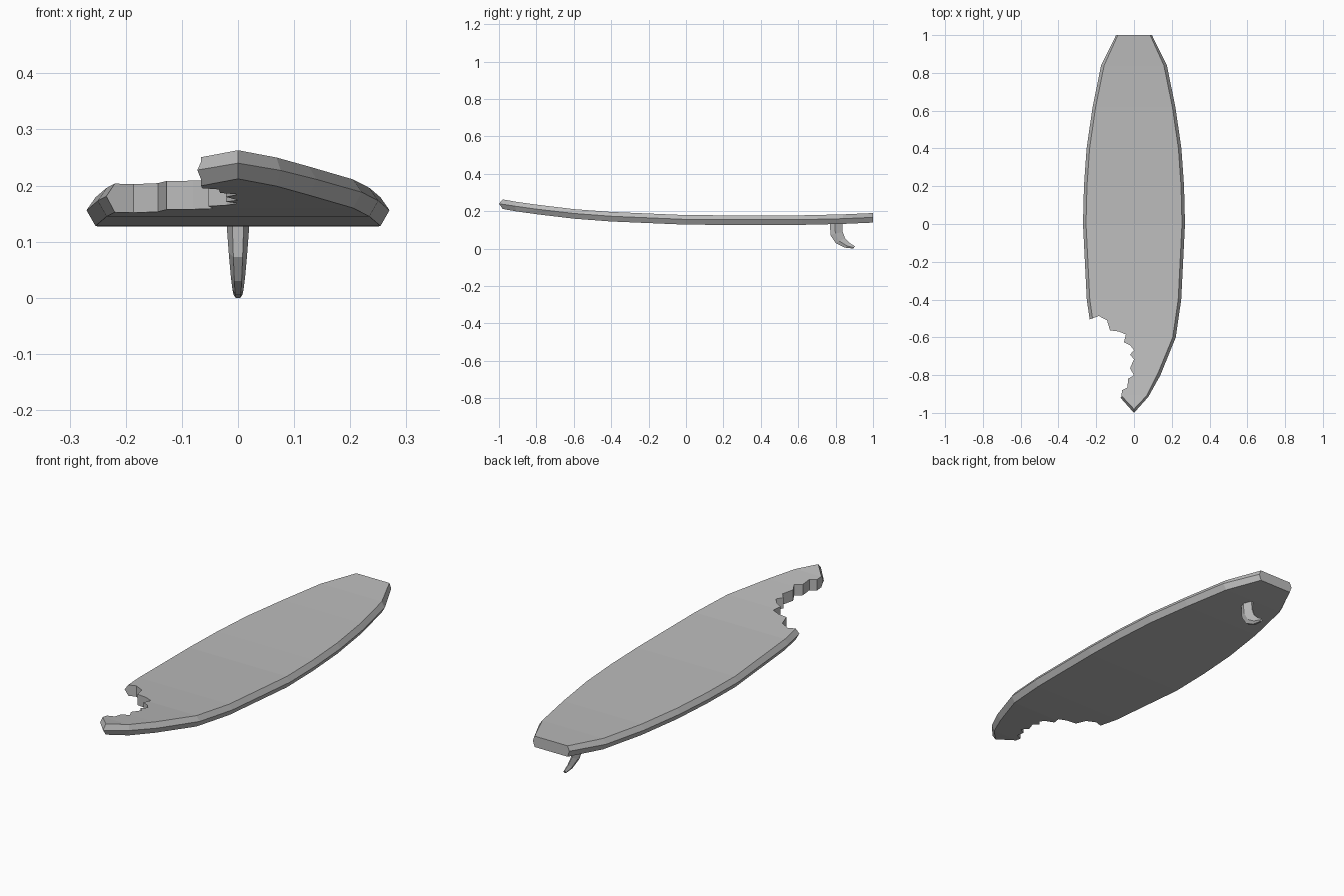
import bpy
import bmesh
from mathutils import Vector

cube = bpy.data.objects.get("Cube")
if cube:
    bpy.data.objects.remove(cube, do_unlink=True)

grey = bpy.data.materials.new("board_grey")
grey.use_nodes = True
colour = (0.5, 0.5, 0.5, 1)
grey.diffuse_color = colour
grey.node_tree.nodes["Principled BSDF"].inputs["Base Color"].default_value = colour


def loft(name, rings):
    """Skin closed rings of equal length and cap both ends."""
    bm = bmesh.new()
    rows = [[bm.verts.new(p) for p in ring] for ring in rings]
    n = len(rows[0])
    for a, b in zip(rows, rows[1:]):
        for i in range(n):
            j = (i + 1) % n
            bm.faces.new((a[i], a[j], b[j], b[i]))
    bm.faces.new(rows[0])
    bm.faces.new(rows[-1])
    bmesh.ops.remove_doubles(bm, verts=bm.verts, dist=0.0001)
    bmesh.ops.dissolve_degenerate(bm, edges=bm.edges, dist=0.0001)
    bmesh.ops.recalc_face_normals(bm, faces=bm.faces)
    mesh = bpy.data.meshes.new(name)
    bm.to_mesh(mesh)
    bm.free()
    mesh.materials.append(grey)
    obj = bpy.data.objects.new(name, mesh)
    bpy.context.collection.objects.link(obj)
    return obj


# Board stations: y, half width, deck height
stations = [
    (-1.0, 0, 0.263), (-0.915, 0.076, 0.25), (-0.8, 0.14, 0.234),
    (-0.6, 0.221, 0.211), (-0.4, 0.25, 0.196), (0, 0.27, 0.179),
    (0.2, 0.265, 0.178), (0.4, 0.251, 0.178), (0.62, 0.219, 0.178),
    (0.84, 0.174, 0.183), (1.0, 0.095, 0.19),
]


def board_ring(y, half, deck):
    inset = min(0.016, half * 0.1)
    shift = 0.02 if y < -0.95 else 0.008 if y < -0.7 else 0
    right = [(half - inset, y + shift, deck),
             (half, y, deck - 0.023),
             (half - inset, y + shift, deck - 0.051)]
    return right + [(-x, v, z) for x, v, z in reversed(right)]


board = loft("board", [board_ring(*s) for s in stations])

# Ragged bite out of the right side of the nose
bite = [
    (-0.4, -0.52), (-0.234, -0.505), (-0.186, -0.487), (-0.143, -0.51),
    (-0.127, -0.563), (-0.08, -0.569), (-0.043, -0.585), (-0.053, -0.626),
    (-0.02, -0.642), (0, -0.668), (-0.021, -0.692), (0, -0.716),
    (-0.021, -0.764), (0, -0.801), (-0.032, -0.82), (-0.034, -0.865),
    (-0.064, -0.88), (-0.066, -0.916), (-0.12, -0.94), (-0.4, -0.94),
]
cutter = loft("bite_cutter", [[(x, y, z) for x, y in bite] for z in (0, 0.4)])
cutter.hide_render = True
cut = board.modifiers.new("bite", 'BOOLEAN')
cut.operation = 'DIFFERENCE'
cut.solver = 'EXACT'
cut.object = cutter
bpy.context.view_layer.objects.active = board
bpy.ops.object.modifier_apply(modifier=cut.name)
bpy.data.objects.remove(cutter, do_unlink=True)

# Swept fin: leading point, trailing point (y, z), half thickness
fin_rows = [
    ((0.77, 0.14), (0.835, 0.14), 0.021),
    ((0.772, 0.073), (0.838, 0.09), 0.0165),
    ((0.8, 0.03), (0.85, 0.055), 0.013),
    ((0.85, 0.005), (0.875, 0.03), 0.01),
    ((0.895, 0), (0.903, 0.013), 0.008),
]


def fin_ring(lead, trail, half):
    lead, trail = Vector(lead), Vector(trail)
    side = [(half * w, *lead.lerp(trail, t))
            for t, w in ((0, 0.5), (0.4, 1), (1, 0.2))]
    return side + [(-x, y, z) for x, y, z in reversed(side)]


loft("fin", [fin_ring(*r) for r in fin_rows])
